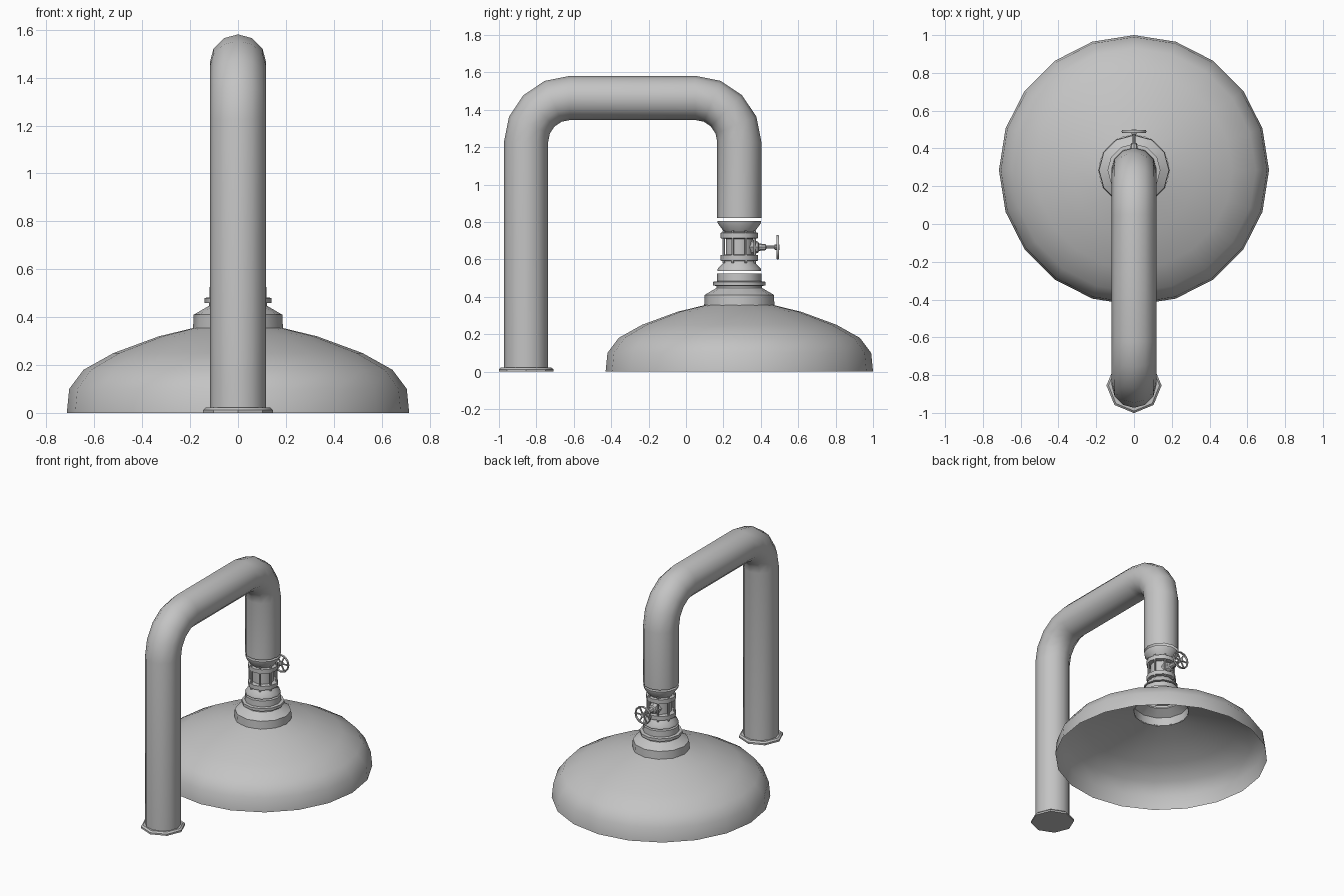
import bpy, bmesh
from math import sin, cos, pi, radians
from mathutils import Matrix, Vector

cube = bpy.data.objects.get("Cube")
if cube:
    bpy.data.objects.remove(cube)

grey = bpy.data.materials.new("plain grey")
grey.use_nodes = True
grey.diffuse_color = (0.55, 0.55, 0.55, 1)
grey.node_tree.nodes["Principled BSDF"].inputs["Base Color"].default_value = (0.55, 0.55, 0.55, 1)

HEAD_Y, FOOT_Y, PIPE_R = 0.285, -0.855, 0.118
WHEEL_Z = 0.665


def finish(name, bm, angle=35):
    bmesh.ops.recalc_face_normals(bm, faces=bm.faces)
    mesh = bpy.data.meshes.new(name)
    bm.to_mesh(mesh)
    bm.free()
    mesh.materials.append(grey)
    obj = bpy.data.objects.new(name, mesh)
    bpy.context.collection.objects.link(obj)
    bpy.ops.object.select_all(action='DESELECT')
    obj.select_set(True)
    bpy.context.view_layer.objects.active = obj
    bpy.ops.object.shade_smooth_by_angle(angle=radians(angle))
    return obj


def skin(bm, rings, closed=False):
    """Bridge equal rings of vertices with quads."""
    n = len(rings[0])
    pairs = list(zip(rings, rings[1:]))
    if closed:
        pairs.append((rings[-1], rings[0]))
    for a, b in pairs:
        for i in range(n):
            j = (i + 1) % n
            bm.faces.new((a[i], a[j], b[j], b[i]))


def lathe(name, profile, sides, origin, along_y=False, caps="", closed=False, angle=35):
    """Spin (radius, height) points about z, or about y."""
    bm = bmesh.new()
    turn = Matrix.Rotation(-pi / 2, 3, 'X') if along_y else Matrix.Identity(3)
    rings = []
    for r, h in profile:
        ring = []
        for i in range(sides):
            a = 2 * pi * i / sides
            ring.append(bm.verts.new(Vector(origin) + turn @ Vector((r * cos(a), r * sin(a), h))))
        rings.append(ring)
    skin(bm, rings, closed)
    if "b" in caps:
        bm.faces.new(rings[0])
    if "t" in caps:
        bm.faces.new(rings[-1])
    return finish(name, bm, angle)


# Bent pipe: rings swept up, over and down
bend, bend_z, steps = 0.235, 1.228, 4
path = [(FOOT_Y, 0.02, 0)]
for k in range(steps + 1):
    a = pi / 2 * k / steps
    path.append((FOOT_Y + bend - bend * cos(a), bend_z + bend * sin(a), a))
for k in range(steps + 1):
    a = pi / 2 * (1 + k / steps)
    path.append((HEAD_Y - bend - bend * cos(a), bend_z + bend * sin(a), a))
path.append((HEAD_Y, 0.82, pi))
bm = bmesh.new()
rings = []
for y, z, a in path:
    ring = []
    for i in range(12):
        t = 2 * pi * i / 12
        out = PIPE_R * cos(t)
        ring.append(bm.verts.new((PIPE_R * sin(t), y - out * cos(a), z + out * sin(a))))
    rings.append(ring)
skin(bm, rings)
finish("bent_pipe", bm)

# Foot plate under the pipe
lathe("foot_flange", [(0.146, 0), (0.146, 0.012), (0.135, 0.022)], 8, (0, FOOT_Y, 0), caps="bt")

# Open dome, hollow from below
head = (0, HEAD_Y, 0)
lathe("dome", [(0.715, 0), (0.705, 0.1), (0.645, 0.18), (0.52, 0.25),
               (0.33, 0.32), (0.185, 0.355)], 20, head, angle=60)

# Hollow collar rising from the dome
lathe("collar", [(0.188, 0.35), (0.185, 0.41), (0.122, 0.447), (0.122, 0.458), (0.14, 0.46),
                 (0.14, 0.48), (0.12, 0.483), (0.118, 0.525)], 12, head, caps="t")

# Valve: lower cone, flanged body and upper cone
lathe("valve_body", [(0.117, 0.537), (0.115, 0.55), (0.078, 0.59), (0.1, 0.593), (0.1, 0.622),
                     (0.072, 0.625), (0.072, 0.71), (0.1, 0.713), (0.1, 0.742), (0.08, 0.745),
                     (0.115, 0.792), (0.117, 0.806)], 12, head, caps="bt")

# Bolts joining the two valve flanges
for i in range(8):
    a = 2 * pi * (i + 0.5) / 8
    lathe("valve_bolt", [(0.007, 0.58), (0.007, 0.755)], 6,
          (0.09 * cos(a), HEAD_Y + 0.09 * sin(a), 0), caps="bt")

# Valve stem pointing backwards
stem = (0, 0, WHEEL_Z)
lathe("valve_stem", [(0.045, 0.34), (0.03, 0.385), (0.02, 0.39), (0.016, 0.425), (0.008, 0.43),
                     (0.008, 0.47), (0.014, 0.475), (0.014, 0.5)], 8, stem, along_y=True, caps="bt")

# Hand wheel: thin rim and spokes
rim = [(0.06 + 0.006 * cos(a), 0.49 + 0.008 * sin(a)) for a in (pi / 3 * k for k in range(6))]
lathe("handwheel_rim", rim, 12, stem, along_y=True, closed=True, angle=60)
for i in range(3):
    bm = bmesh.new()
    bmesh.ops.create_cube(bm, size=1)
    bmesh.ops.scale(bm, vec=(0.12, 0.008, 0.008), verts=bm.verts)
    bmesh.ops.rotate(bm, matrix=Matrix.Rotation(pi * i / 3, 3, 'Y'), verts=bm.verts)
    bmesh.ops.translate(bm, vec=(0, 0.488, WHEEL_Z), verts=bm.verts)
    finish("handwheel_spoke", bm)
